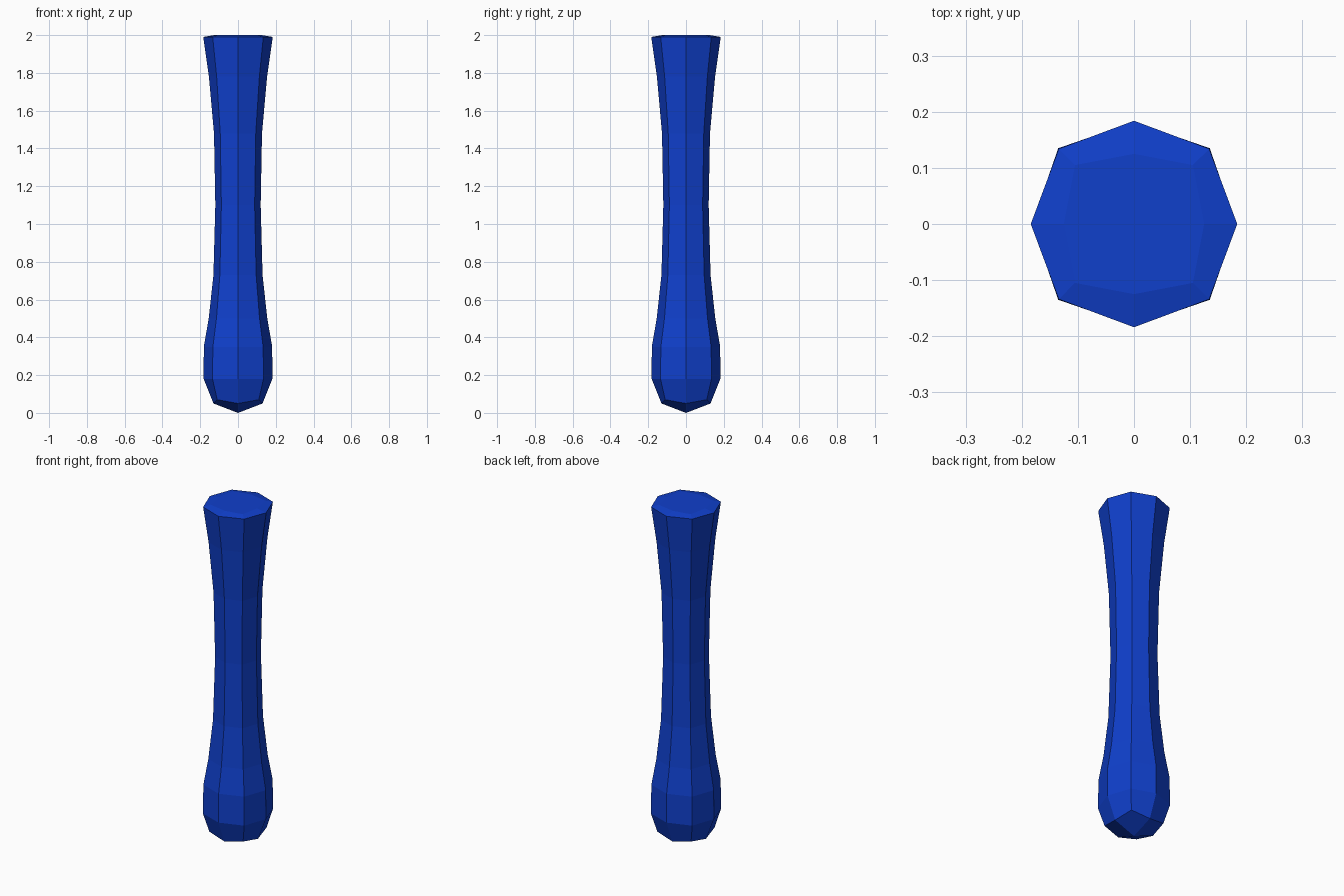
import bpy, bmesh

if "Cube" in bpy.data.objects:
    bpy.data.objects.remove(bpy.data.objects["Cube"])

# Rings, bottom to top: (radius on axes, z on axes, corner x/y offset, corner z)
RINGS = [
    (0.130, 0.05, 0.110, 0.07),
    (0.182, 0.18, 0.135, 0.18),
    (0.181, 0.35, 0.133, 0.35),
    (0.155, 0.50, 0.114, 0.50),
    (0.130, 0.73, 0.096, 0.73),
    (0.120, 1.10, 0.088, 1.10),
    (0.127, 1.48, 0.094, 1.48),
    (0.154, 1.78, 0.113, 1.78),
    (0.184, 1.99, 0.134, 1.99),
    (0.125, 2.00, 0.105, 2.00),
]
DIRS = [(1, 0), (1, 1), (0, 1), (-1, 1), (-1, 0), (-1, -1), (0, -1), (1, -1)]

bm = bmesh.new()


def ring(axis_r, axis_z, corner_r, corner_z):
    verts = []
    for x, y in DIRS:
        r, z = (corner_r, corner_z) if x and y else (axis_r, axis_z)
        verts.append(bm.verts.new((x * r, y * r, z)))
    return verts


def cap(verts, z):
    # Four quads meeting at a centre point
    centre = bm.verts.new((0, 0, z))
    for i in range(0, 8, 2):
        bm.faces.new((centre, verts[i], verts[i + 1], verts[(i + 2) % 8]))


# Faceted body with rounded base and flat top
rings = [ring(*r) for r in RINGS]
for a, b in zip(rings, rings[1:]):
    for i in range(8):
        j = (i + 1) % 8
        bm.faces.new((a[i], a[j], b[j], b[i]))
cap(rings[0], 0.0)
cap(rings[-1], 2.0)
bmesh.ops.recalc_face_normals(bm, faces=bm.faces)

mesh = bpy.data.meshes.new("handle")
bm.to_mesh(mesh)
bm.free()
handle = bpy.data.objects.new("handle", mesh)
bpy.context.collection.objects.link(handle)

# Blue finish
blue = bpy.data.materials.new("blue")
blue.diffuse_color = (0.005, 0.05, 0.6, 1)
blue.use_nodes = True
blue.node_tree.nodes["Principled BSDF"].inputs["Base Color"].default_value = blue.diffuse_color
mesh.materials.append(blue)
